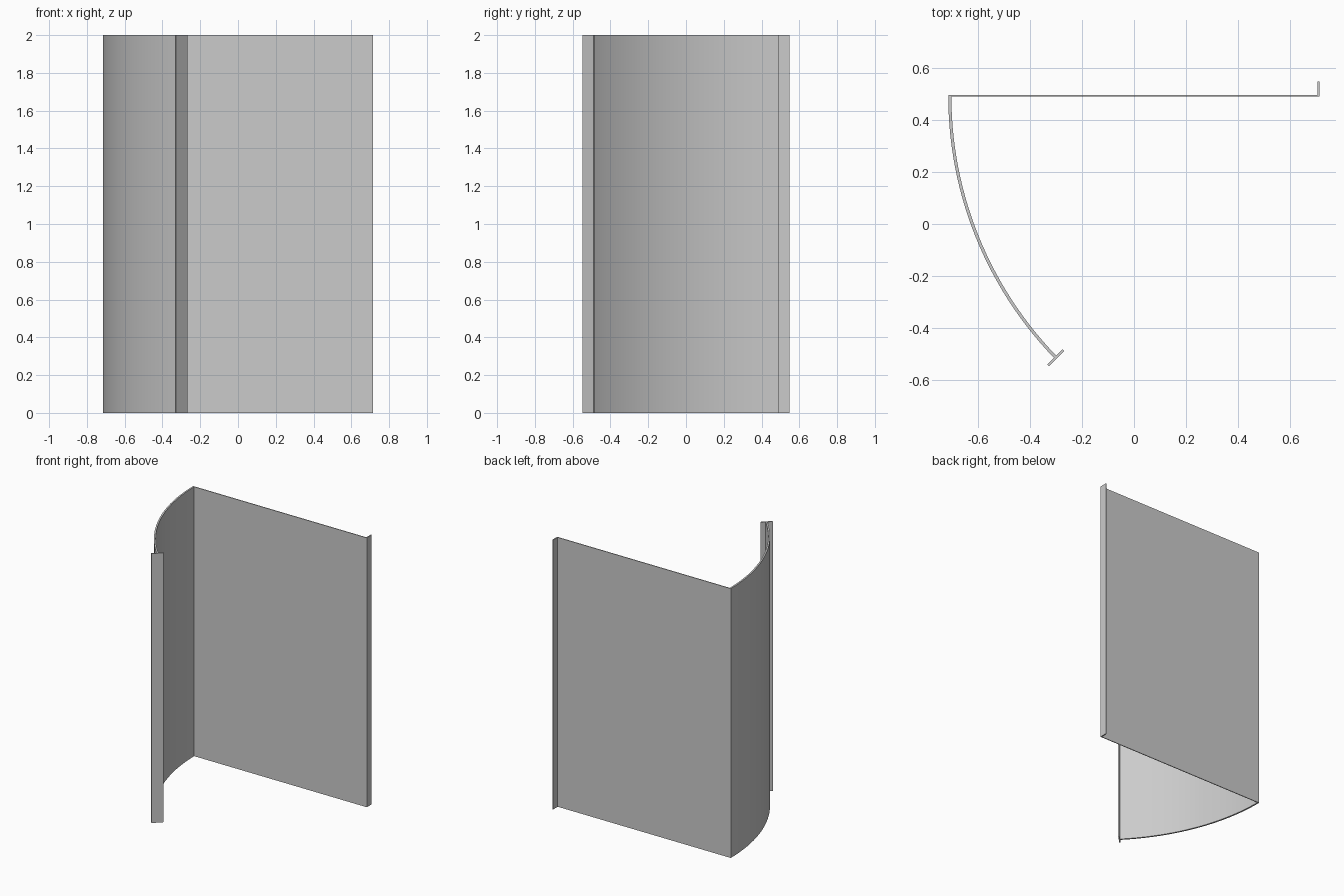
import bpy
import bmesh
from math import sin, cos, radians
from mathutils import Vector

cube = bpy.data.objects.get("Cube")
if cube:
    bpy.data.objects.remove(cube, do_unlink=True)

HEIGHT = 2.0
PANEL_Y = 0.493

# Single plain grey material
grey = bpy.data.materials.new("plain_grey")
grey.use_nodes = True
colour = (0.6, 0.6, 0.6, 1.0)
grey.diffuse_color = colour
grey.node_tree.nodes["Principled BSDF"].inputs["Base Color"].default_value = colour


def extrude_profile(name, outline):
    """Extrude a closed floor outline to the full height."""
    bm = bmesh.new()
    base = bm.faces.new([bm.verts.new((x, y, 0)) for x, y in outline])
    top = bmesh.ops.extrude_face_region(bm, geom=[base])["geom"]
    verts = [v for v in top if isinstance(v, bmesh.types.BMVert)]
    bmesh.ops.translate(bm, verts=verts, vec=(0, 0, HEIGHT))
    bmesh.ops.recalc_face_normals(bm, faces=bm.faces)
    mesh = bpy.data.meshes.new(name)
    bm.to_mesh(mesh)
    bm.free()
    mesh.materials.append(grey)
    obj = bpy.data.objects.new(name, mesh)
    bpy.context.collection.objects.link(obj)
    return obj


def plate(name, centre, length, thickness, angle):
    """Upright flat plate, its length turned by angle from the x axis."""
    along = Vector((cos(angle), sin(angle))) * length / 2
    across = Vector((-sin(angle), cos(angle))) * thickness / 2
    c = Vector(centre)
    return extrude_profile(name, [c - along - across, c + along - across,
                                  c + along + across, c - along + across])


# Flat back panel and the lip turned back along its free edge
plate("flat_panel", (0, PANEL_Y), 1.43, 0.006, 0)
plate("panel_lip", (0.711, 0.519), 0.058, 0.008, radians(90))

# Curved side wall, starting square to the panel
radius, thickness, sweep, steps = 1.447, 0.012, radians(44), 28
centre_x = -0.709 + radius


def arc(r):
    return [(centre_x - r * cos(sweep * i / steps),
             PANEL_Y - r * sin(sweep * i / steps)) for i in range(steps + 1)]


wall = extrude_profile("curved_wall",
                       arc(radius + thickness / 2) + arc(radius - thickness / 2)[::-1])
bpy.ops.object.select_all(action="DESELECT")
wall.select_set(True)
bpy.context.view_layer.objects.active = wall
bpy.ops.object.shade_smooth_by_angle(angle=radians(30))

# Cross plate capping the free end of the curved wall
plate("end_plate", (-0.301, -0.515), 0.084, 0.01, radians(45))
